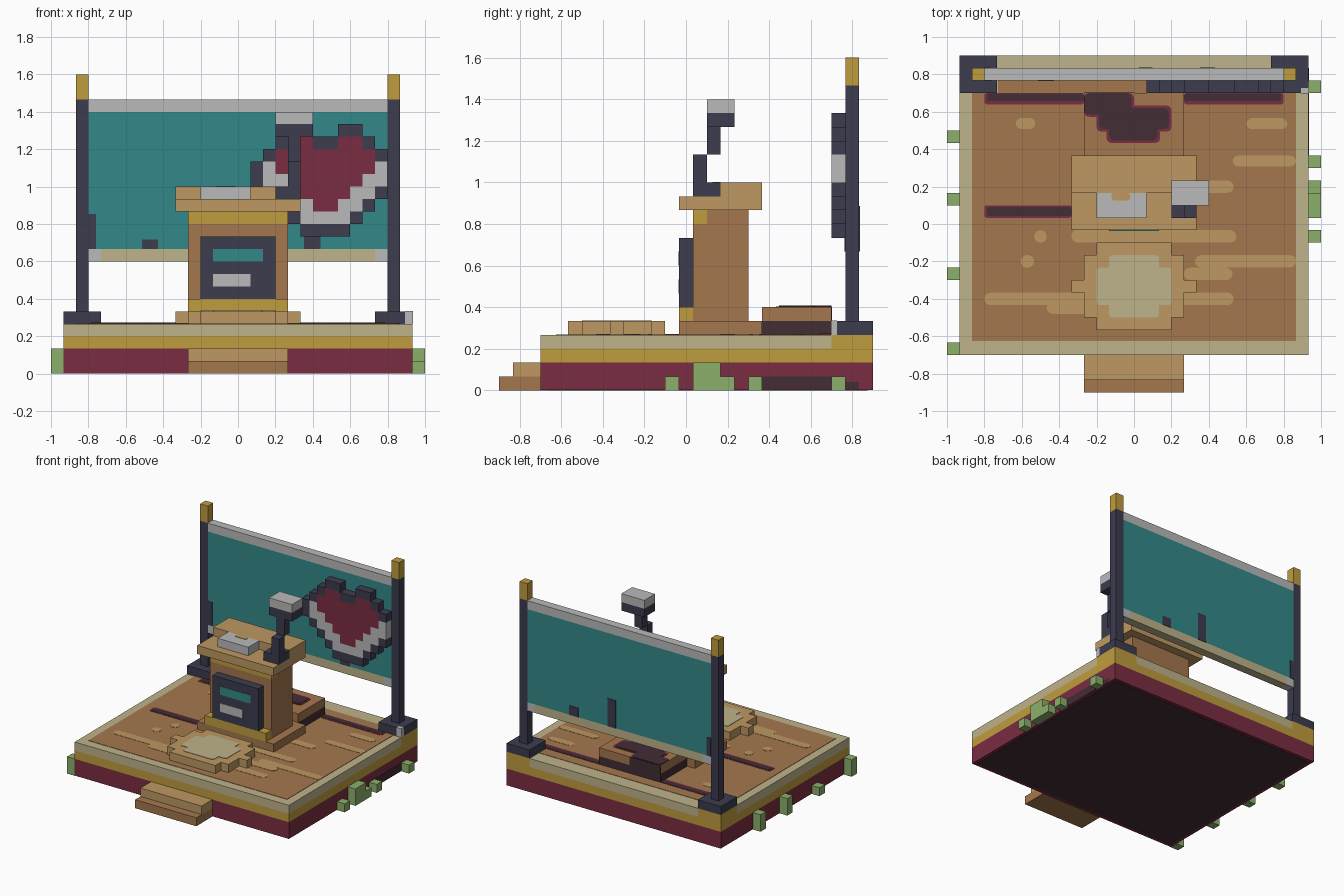
import bpy, bmesh, math

if "Cube" in bpy.data.objects:
    bpy.data.objects.remove(bpy.data.objects["Cube"], do_unlink=True)

U = 1 / 15          # one block
TOP = 4             # platform top, in blocks


def lin(c):
    c /= 255
    return c / 12.92 if c <= 0.04045 else ((c + 0.055) / 1.055) ** 2.4


COLOURS = {
    "gold": (191, 156, 62), "teal": (52, 137, 137), "navy": (60, 60, 79),
    "crimson": (122, 45, 65), "grey": (186, 186, 186), "green": (140, 176, 107),
    "plum": (66, 45, 53), "tan": (189, 152, 98), "brown": (164, 119, 78),
    "cream": (191, 179, 139),
}
MATS = {}
for name, rgb in COLOURS.items():
    m = bpy.data.materials.new(name)
    m.use_nodes = True
    col = (*[lin(c) for c in rgb], 1)
    m.diffuse_color = col
    bsdf = m.node_tree.nodes["Principled BSDF"]
    bsdf.inputs["Base Color"].default_value = col
    bsdf.inputs["Roughness"].default_value = 0.9
    MATS[name] = m


def prism(bm, pts, z0, z1):
    """Extrude a counter-clockwise outline from z0 to z1 (block units)."""
    lo = [bm.verts.new((x * U, y * U, z0 * U)) for x, y in pts]
    hi = [bm.verts.new((x * U, y * U, z1 * U)) for x, y in pts]
    n = len(pts)
    bm.faces.new(lo[::-1])
    bm.faces.new(hi)
    for i in range(n):
        j = (i + 1) % n
        bm.faces.new((lo[i], lo[j], hi[j], hi[i]))


def finish(name, bm, colour):
    me = bpy.data.meshes.new(name)
    bm.to_mesh(me)
    bm.free()
    me.materials.append(MATS[colour])
    ob = bpy.data.objects.new(name, me)
    bpy.context.collection.objects.link(ob)
    return ob


def blocks(name, colour, *boxes):
    """Boxes given as x0, x1, y0, y1, z0, z1 in block units."""
    bm = bmesh.new()
    for x0, x1, y0, y1, z0, z1 in boxes:
        prism(bm, [(x0, y0), (x1, y0), (x1, y1), (x0, y1)], z0, z1)
    return finish(name, bm, colour)


def patches(name, colour, z0, z1, *rects, r=0.5):
    """Flat plates with rounded corners, x0, x1, y0, y1."""
    bm = bmesh.new()
    for x0, x1, y0, y1 in rects:
        pts = []
        for cx, cy, a in ((x1 - r, y0 + r, -90), (x1 - r, y1 - r, 0),
                          (x0 + r, y1 - r, 90), (x0 + r, y0 + r, 180)):
            for k in range(4):
                t = math.radians(a + k * 28 + 3)
                pts.append((cx + r * math.cos(t), cy + r * math.sin(t)))
        prism(bm, pts, z0, z1)
    return finish(name, bm, colour)


# Platform layers
blocks("platform_underside", "plum", (-13.6, 13.6, -10.1, 13.1, 0, 0.06))
blocks("platform_base", "crimson", (-14, 14, -10.5, 13.5, 0.03, 2))
blocks("platform_band", "gold", (-14, 14, -10.5, 13.5, 2, 3),
       (-14, -11, 10.5, 13.5, 3, 4), (11, 14, 10.5, 13.5, 3, 4))
blocks("platform_rim", "cream", (-14, 14, -10.5, 10.5, 3, 4),
       (-11, 11, 10.5, 13.5, 3, 4))
blocks("base_stain", "plum", (13.9, 14.03, 5.5, 10.5, 0.1, 1),
       (13.9, 14.03, 11.5, 12.5, 0.1, 0.6))

# Floor boards with pale wear and dark seams
blocks("floor", "brown", (-13, 13, -9.4, 10.5, TOP - 0.05, TOP + 0.04),
       (-10.9, 10.9, 10.5, 11.8, TOP - 0.05, TOP + 0.04))
patches("floor_wear", "tan", TOP, TOP + 0.07,
        (9, 12.3, 7.6, 8.5), (7.9, 13, 4.6, 5.5), (4.5, 8, 2.5, 3.5),
        (3.5, 8.2, -1.5, -0.5), (-9.5, -7.9, 7.6, 8.5), (-8, -7, -1.5, -0.5),
        (-9.1, -8, -3.5, -2.5), (-12, -3.5, -6.5, -5.5), (-7, -3.5, -7.2, -6.2),
        (3, 6, -6.5, -5.5), (4.9, 13, -3.5, -2.5), (4, 7.9, -4.5, -3.5),
        (4, 8, -6.5, -5.5), (-5, 5, -1.5, -0.4))
patches("seam_edges", "crimson", TOP, TOP + 0.08, (-12, -5, 0.5, 1.5),
        (-12, -4, 9.6, 10.5), (4, 12, 9.6, 10.5), r=0.2)
patches("seams", "plum", TOP, TOP + 0.1, (-11.8, -5, 0.65, 1.35),
        (-11.8, -4, 9.85, 10.48), (4, 11.8, 9.85, 10.48), r=0.2)

# Front steps
blocks("lower_step", "brown", (-4, 4, -13.5, -10.5, 0, 1))
blocks("upper_step", "tan", (-4, 4, -12.5, -10.5, 1, 2))

# Grass tufts along both sides
blocks("grass_tufts", "green",
       *[(-15, -14, y, y + 1, 0, h) for y, h in ((6.5, 2), (1.5, 2), (-4.5, 1), (-10.5, 2))],
       *[(14, 15, y, y + w, 0, h) for y, w, h in
         ((-1.5, 1, 1), (0.5, 2, 2), (2.5, 1, 1), (4.5, 1, 1), (10.5, 1, 1))])

# Round rug, as stepped rows
blocks("rug", "tan", *[(-w, w, y0, y1, TOP, TOP + 1) for w, y0, y1 in
       ((3, -8.5, -7.5), (4, -7.5, -5.5), (5, -5.5, -4.5), (4, -4.5, -2.5), (3, -2.5, -1.5))])
patches("rug_centre", "cream", TOP + 0.9, TOP + 1.05,
        (-3, 3, -6.5, -3.5), (-2, 2, -7.5, -2.5), r=0.25)

# Lectern
blocks("lectern_foot", "brown", (-5, 5, -0.5, 5.5, 4, 5))
blocks("lectern_body", "brown", (-4, 4, 0.5, 4.5, 5, 12), (-4, 4, 1.5, 4.5, 12, 13))
blocks("lectern_trim", "gold", (-4, 4, -0.5, 0.5, 5, 6), (-4, 4, 0.5, 1.5, 12, 13))
blocks("lectern_top", "tan", (-5, 5, -0.5, 5.5, 13, 14), (-5, 5, 2.5, 5.5, 14, 15))
blocks("lectern_panel", "navy", (-3, 3, -0.5, 0.5, 6, 11))
blocks("panel_display", "teal", (-2, 2, -0.55, -0.4, 9, 10))
blocks("panel_label", "grey", (-2, 1, -0.55, -0.4, 7, 8))
blocks("paper", "grey", (-3, 1, 0.5, 2.5, 14, 15))
patches("paper_mark", "tan", 14.9, 15.04, (-1.8, -0.3, 1.9, 2.5), r=0.2)

# Lamp on the lectern
blocks("lamp_base", "navy", (3, 5, 0.5, 2.5, 14, 15))
blocks("lamp_stem", "navy", (4, 5, 0.5, 1.5, 15, 17), (4, 5, 1.5, 2.5, 17, 19))
blocks("lamp_head", "navy", (3, 6, 1.5, 3.5, 19, 20))
blocks("lamp_cap", "grey", (3, 6, 1.5, 3.5, 20, 21))

# Low crate behind the lectern
blocks("crate_bottom", "plum", (-4, 4, 5.5, 10.5, 4, 5))
blocks("crate_top", "brown", (-4, 4, 5.5, 10.5, 5, 6))
patches("crate_stain_edge", "crimson", 5.9, 6.05, (-4, 0, 8.6, 10.5),
        (-3, 3, 7.4, 9.5), (-2.2, 2.1, 6.5, 8.5), r=0.4)
patches("crate_stain", "plum", 5.9, 6.1, (-4, -0.2, 8.8, 10.5),
        (-2.8, 2.8, 7.6, 9.3), (-2, 1.9, 6.7, 8.6), r=0.4)
blocks("crate_back_stain", "plum", (-4, 0, 10.4, 10.55, 5, 6))

# Screen posts and feet, one on each side
for side, s in (("left", 1), ("right", -1)):
    def span(a, b):
        return (a, b) if s > 0 else (-b, -a)
    blocks(side + "_post_foot", "navy", (*span(11, 14), 10.5, 13.5, 4, 5))
    blocks(side + "_post", "navy", (*span(12, 13), 11.5, 12.5, 5, 22))
    blocks(side + "_post_cap", "gold", (*span(12, 13), 11.5, 12.5, 22, 24))
blocks("foot_chip", "grey", (13.4, 14.04, 10.45, 10.9, 4, 5.04))

# Hanging screen
blocks("screen", "teal", (-12, 12, 11.5, 12.5, 10, 21))
blocks("screen_top_rail", "grey", (-12, 12, 11.5, 12.5, 21, 22))
blocks("screen_bottom_rail", "cream", (-11, 11, 11.5, 12.5, 9, 10))
blocks("rail_ends", "grey", (-12, -11, 11.5, 12.5, 9, 10), (11, 12, 11.5, 12.5, 9, 10))
blocks("screen_front_marks", "navy", (-7.7, -6.4, 11.45, 11.6, 10, 10.75),
       (-12, -11.4, 11.45, 11.6, 10, 12.8), (5.3, 6.6, 11.45, 11.6, 10, 11.1))
blocks("screen_back_marks", "navy", (5.3, 6.5, 12.4, 12.55, 10, 11.1),
       (0.4, 1.5, 12.4, 12.55, 10, 13.3), (-12, -11.5, 12.4, 12.55, 10, 12.2))

# Pixel heart on the screen: n navy, r crimson, w grey
HEART = ("...nn..nn..", "..nrrnnrrn.", ".nrrrrrrrrn", "nwrrrrrrrrw", "nwwrrrrrrww",
         ".nwwrrrrwwn", "..nwwrrwwn.", "...nwwwwn..", "....nnnn...")
for key, part, colour in (("n", "heart_outline", "navy"), ("r", "heart_fill", "crimson"),
                          ("w", "heart_shade", "grey")):
    blocks(part, colour, *[(c + 1, c + 2, 10.5, 11.5, 19 - r, 20 - r)
                           for r, row in enumerate(HEART)
                           for c, ch in enumerate(row) if ch == key])
